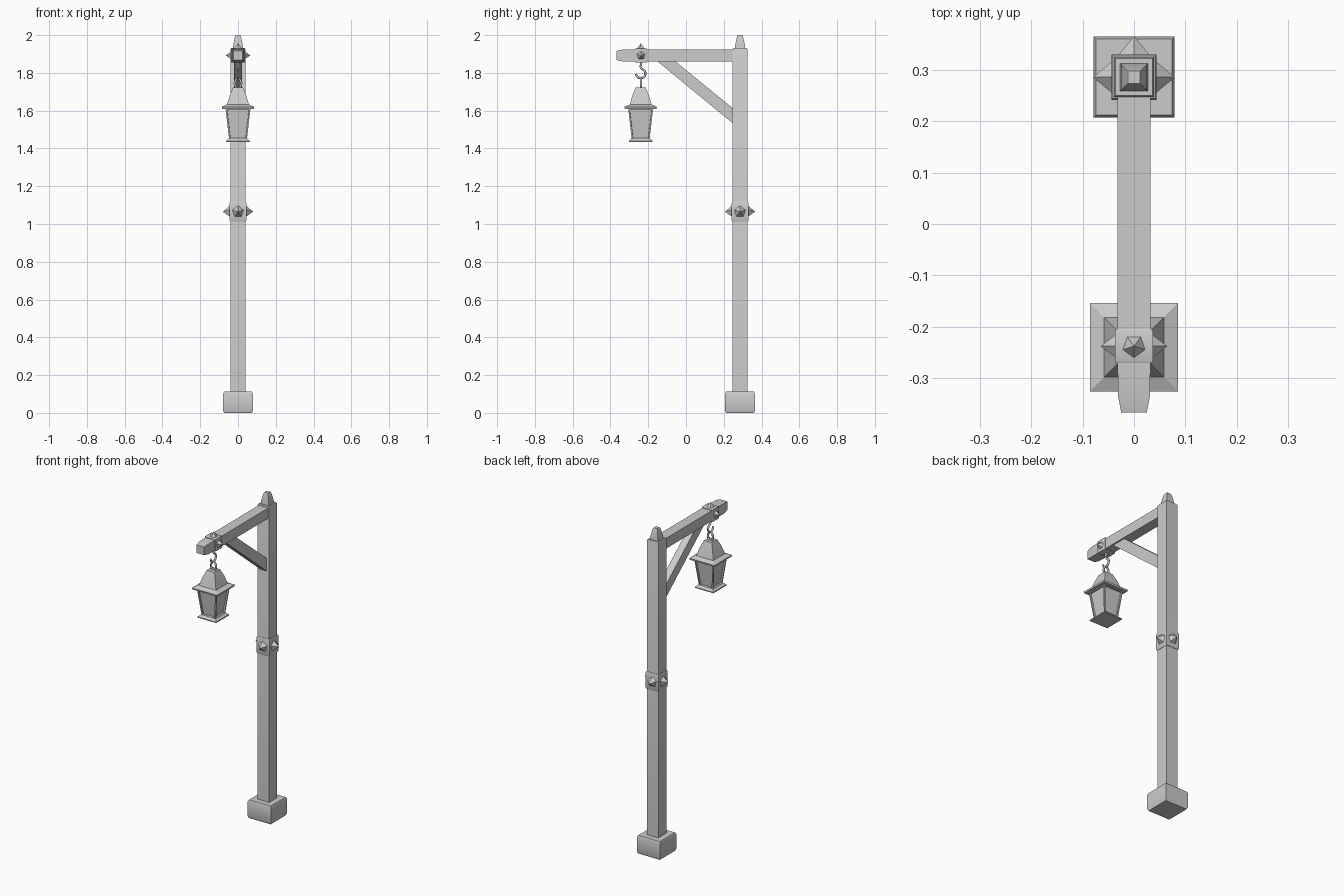
import bpy, bmesh
from math import pi, sin, cos, radians
from mathutils import Vector, Matrix

if "Cube" in bpy.data.objects:
    bpy.data.objects.remove(bpy.data.objects["Cube"])

POST_Y, LAMP_Y, BEAM_Z = 0.286, -0.238, 1.892


def finish(name, bm, matrix=Matrix(), angle=30):
    bmesh.ops.recalc_face_normals(bm, faces=bm.faces)
    bm.transform(matrix)
    mesh = bpy.data.meshes.new(name)
    bm.to_mesh(mesh)
    bm.free()
    ob = bpy.data.objects.new(name, mesh)
    bpy.context.collection.objects.link(ob)
    bpy.ops.object.select_all(action='DESELECT')
    ob.select_set(True)
    bpy.context.view_layer.objects.active = ob
    bpy.ops.object.shade_smooth_by_angle(angle=radians(angle))
    return ob


def square_loft(name, profile, matrix, ratio=1.0, panel=False):
    """Square section along local z; profile = (half width, z) pairs."""
    bm = bmesh.new()
    rings = [[bm.verts.new((sx * w * ratio, sy * w, z))
              for sx, sy in ((-1, -1), (1, -1), (1, 1), (-1, 1))]
             for w, z in profile]
    sides = []
    for a, b in zip(rings, rings[1:]):
        for i in range(4):
            j = (i + 1) % 4
            sides.append(bm.faces.new((a[i], a[j], b[j], b[i])))
    bm.faces.new(rings[0][::-1])
    bm.faces.new(rings[-1])
    if panel:  # recessed panes
        bmesh.ops.recalc_face_normals(bm, faces=bm.faces)
        bmesh.ops.inset_individual(bm, faces=sides, thickness=0.011, depth=0)
        bmesh.ops.inset_individual(bm, faces=sides, thickness=0.001, depth=-0.009)
    return finish(name, bm, matrix)


def stud(name, base, direction, radius, height):
    """Five-sided pointed stud."""
    bm = bmesh.new()
    bmesh.ops.create_cone(bm, cap_ends=True, segments=5, radius1=radius,
                          radius2=0.0, depth=height,
                          matrix=Matrix.Translation((0, 0, height / 2)))
    d = Vector(direction)
    rot = d.to_track_quat('Z', 'Y').to_matrix().to_4x4()
    return finish(name, bm, Matrix.Translation(base) @ rot)


def wire(name, points, radius, cyclic=False):
    """Bent round bar through points."""
    cu = bpy.data.curves.new(name, 'CURVE')
    cu.dimensions = '3D'
    cu.bevel_depth = radius
    cu.bevel_resolution = 2
    cu.use_fill_caps = True
    sp = cu.splines.new('POLY')
    sp.points.add(len(points) - 1)
    for p, co in zip(sp.points, points):
        p.co = (*co, 1)
        p.radius = 1
    sp.use_cyclic_u = cyclic
    sp.use_smooth = True
    ob = bpy.data.objects.new(name, cu)
    bpy.context.collection.objects.link(ob)


# Post, footing and tapered top
at_post = Matrix.Translation((0, POST_Y, 0))
square_loft("footing", [(0.074, 0), (0.079, 0.012), (0.079, 0.1), (0.074, 0.112)], at_post)
square_loft("post", [(0.039, 0.1), (0.039, 1.926), (0.036, 1.932)], at_post)
square_loft("post_cap", [(0.028, 1.925), (0.025, 1.95), (0.016, 1.992), (0.012, 2.0)], at_post)

# Studded collar on the post
square_loft("post_collar", [(0.041, 1.012), (0.044, 1.018), (0.044, 1.112), (0.041, 1.118)], at_post)
for i in range(4):
    d = Vector((round(cos(i * pi / 2)), round(sin(i * pi / 2)), 0))
    stud("post_stud", Vector((0, POST_Y, 1.065)) + d * 0.042, d, 0.033, 0.038)

# Horizontal beam with tapered end (local z points to -y)
along = Matrix.Translation((0, 0, BEAM_Z)) @ Matrix.Rotation(pi / 2, 4, 'X')
square_loft("beam", [(0.032, -0.27), (0.032, 0.27), (0.031, 0.335), (0.025, 0.367)], along)
square_loft("beam_collar", [(0.035, 0.205), (0.037, 0.209), (0.037, 0.267), (0.035, 0.271)], along)
for d in ((1, 0, 0), (-1, 0, 0), (0, 0, 1)):
    stud("beam_stud", Vector((0, LAMP_Y, BEAM_Z)) + Vector(d) * 0.035, d, 0.024, 0.03)

# Diagonal brace, ends cut flush inside beam and post
bm = bmesh.new()
outline = [(-0.16, 1.868), (0.255, 1.527), (0.255, 1.607), (-0.065, 1.868)]
face = bm.faces.new([bm.verts.new((-0.022, y, z)) for y, z in outline])
ext = bmesh.ops.extrude_face_region(bm, geom=[face])
bmesh.ops.translate(bm, vec=(0.044, 0, 0),
                    verts=[v for v in ext['geom'] if isinstance(v, bmesh.types.BMVert)])
finish("brace", bm)

# Hook hanging from the beam, and the lantern ring
hook = [(0, LAMP_Y, 1.862), (0, LAMP_Y, 1.845)]
hook += [(0, LAMP_Y - 0.002 + 0.025 * cos(t), 1.797 + 0.025 * sin(t))
         for t in [radians(75 - 21 * k) for k in range(13)]]
hook[2:2] = [(0, LAMP_Y - 0.003, 1.832)]
wire("hook", hook, 0.006)
wire("ring", [(0.017 * cos(k * pi / 8), LAMP_Y, 1.744 + 0.027 * sin(k * pi / 8))
              for k in range(16)], 0.006, True)

# Lantern: roof, paned body, base plate
at_lamp = Matrix.Translation((0, LAMP_Y - 0.002, 0))
square_loft("lantern_roof", [(0.084, 1.61), (0.086, 1.62), (0.058, 1.632),
                             (0.044, 1.68), (0.027, 1.722)], at_lamp)
square_loft("lantern_body", [(0.047, 1.445), (0.066, 1.612)], at_lamp, panel=True)
square_loft("lantern_base", [(0.063, 1.434), (0.063, 1.44), (0.05, 1.452)], at_lamp)
